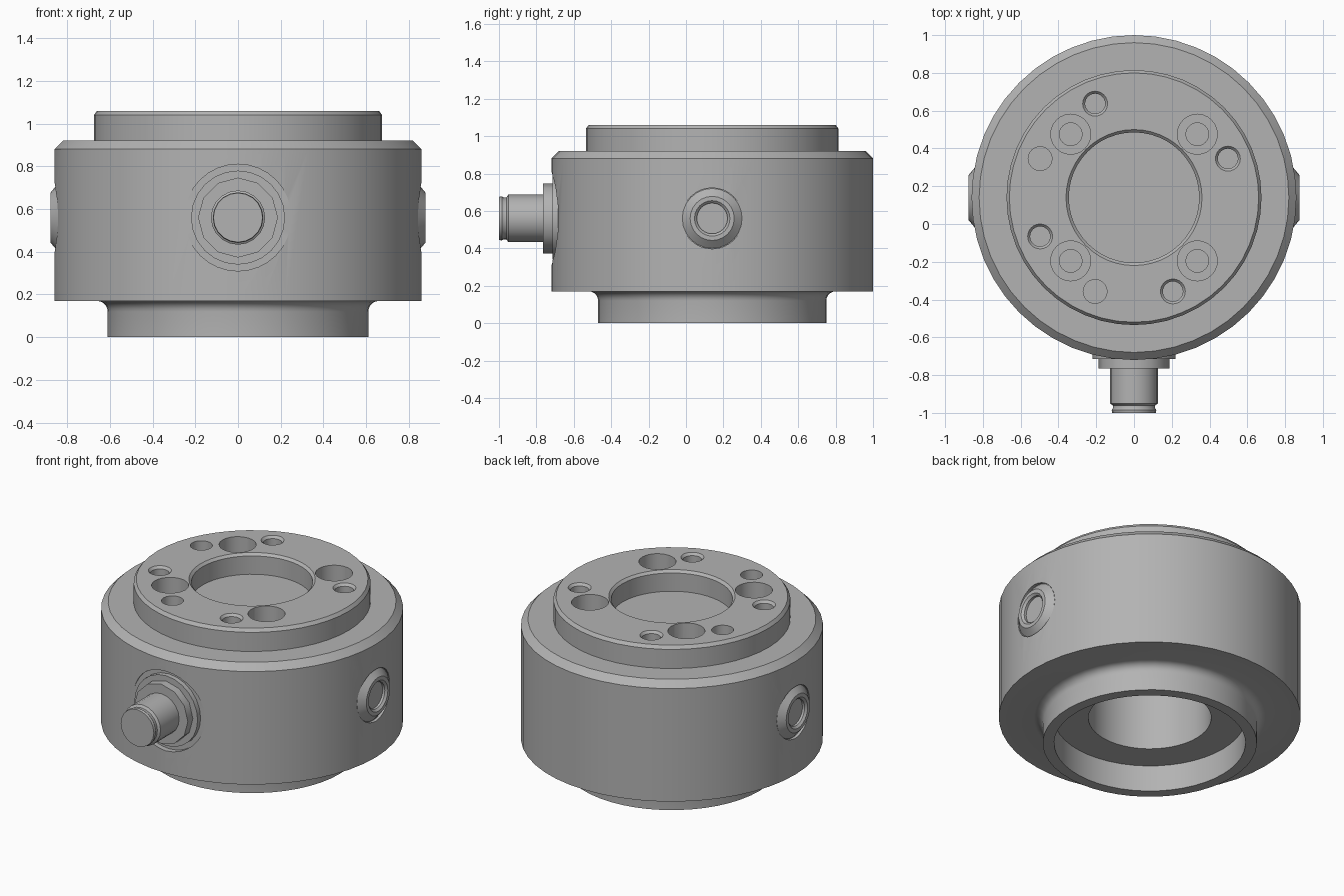
import bpy, bmesh, math
from mathutils import Matrix, Vector

default = bpy.data.objects.get("Cube")
if default:
    bpy.data.objects.remove(default, do_unlink=True)

AXIS_Y = 0.14     # body axis position
PORT_Z = 0.56     # height of the side ports

grey = bpy.data.materials.new("machined_grey")
grey.use_nodes = True
GREY = (0.45, 0.45, 0.45, 1)
grey.diffuse_color = GREY
grey.node_tree.nodes["Principled BSDF"].inputs["Base Color"].default_value = GREY


def lathe(name, profile, segments, matrix):
    """Spin a (radius, height) profile about z, then place it."""
    bm = bmesh.new()
    verts = [bm.verts.new((r, 0, z)) for r, z in profile]
    edges = [bm.edges.new(pair) for pair in zip(verts, verts[1:])]
    bmesh.ops.spin(bm, geom=verts + edges, cent=(0, 0, 0), axis=(0, 0, 1),
                   angle=math.tau, steps=segments)
    bmesh.ops.remove_doubles(bm, verts=bm.verts, dist=0.0001)
    bmesh.ops.recalc_face_normals(bm, faces=bm.faces)
    mesh = bpy.data.meshes.new(name)
    bm.to_mesh(mesh)
    bm.free()
    mesh.transform(matrix)
    mesh.materials.append(grey)
    obj = bpy.data.objects.new(name, mesh)
    bpy.context.collection.objects.link(obj)
    return obj


def smooth(obj):
    bpy.ops.object.select_all(action="DESELECT")
    obj.select_set(True)
    bpy.context.view_layer.objects.active = obj
    bpy.ops.object.shade_smooth_by_angle(angle=math.radians(32))


def cut(obj, cutters):
    """Subtract the cutters, keep the result and remove them."""
    for cutter in cutters:
        cutter.hide_render = True
        mod = obj.modifiers.new("cut", "BOOLEAN")
        mod.operation = "DIFFERENCE"
        mod.solver = "EXACT"
        mod.object = cutter
    graph = bpy.context.evaluated_depsgraph_get()
    result = bpy.data.meshes.new_from_object(obj.evaluated_get(graph))
    obj.modifiers.clear()
    obj.data = result
    for cutter in cutters:
        bpy.data.objects.remove(cutter, do_unlink=True)


def on_top(radius, degrees):
    a = math.radians(degrees)
    return Matrix.Translation((radius * math.cos(a), AXIS_Y + radius * math.sin(a), 0))


CENTRE = Matrix.Translation((0, AXIS_Y, 0))
PORT = Matrix.Translation((0, AXIS_Y, PORT_Z))
FRONT = PORT @ Matrix.Rotation(math.radians(90), 4, "X")
SIDES = {"left": PORT @ Matrix.Rotation(math.radians(90), 4, "Y"),
         "right": PORT @ Matrix.Rotation(math.radians(-90), 4, "Y")}

# Turned housing: bottom bore and recess, lower flange, fillet, body, top flange
fillet = [(0.66 - 0.05 * math.cos(t), 0.12 + 0.05 * math.sin(t))
          for t in (math.radians(18 * i) for i in range(6))]
housing = lathe("housing", [
    (0, 0.86), (0.35, 0.86), (0.35, 0.165), (0.545, 0.165), (0.545, 0), (0.61, 0),
    *fillet,
    (0.86, 0.17), (0.86, 0.88), (0.82, 0.92), (0.675, 0.92), (0.675, 1.04),
    (0.66, 1.06), (0.36, 1.06), (0.345, 1.045), (0.345, 0.93), (0, 0.93)], 48, CENTRE)

cutters = []
# Stepped screw holes in the top flange
for i in range(4):
    cutters.append(lathe("screw_hole_cutter", [
        (0, 0.7), (0.06, 0.7), (0.06, 0.82), (0.106, 0.82), (0.106, 1.1), (0, 1.1)],
        24, on_top(0.474, 45 + 90 * i)))
# Countersunk threaded holes and plain dowel holes
for angle in (22.5, 112.5, 202.5, 292.5):
    cutters.append(lathe("thread_hole_cutter", [
        (0, 0.85), (0.053, 0.85), (0.053, 1.045), (0.066, 1.06), (0.066, 1.1), (0, 1.1)],
        24, on_top(0.538, angle)))
for angle in (157.5, 247.5):
    cutters.append(lathe("dowel_hole_cutter", [
        (0, 0.85), (0.063, 0.85), (0.063, 1.1), (0, 1.1)], 24, on_top(0.538, angle)))
# Spot faces for the connector and side plugs
cutters.append(lathe("connector_seat_cutter", [
    (0, 0.825), (0.25, 0.825), (0.25, 0.95), (0, 0.95)], 32, FRONT))
for side in SIDES.values():
    cutters.append(lathe("plug_seat_cutter", [
        (0, 0.84), (0.163, 0.84), (0.163, 0.95), (0, 0.95)], 32, side))
cut(housing, cutters)
smooth(housing)

# Front connector: washer, flange nut and stepped barrel
smooth(lathe("connector_washer", [
    (0, 0.81), (0.22, 0.81), (0.22, 0.855), (0, 0.855)], 24, FRONT))
smooth(lathe("connector_flange", [
    (0, 0.84), (0.187, 0.84), (0.187, 0.905), (0, 0.905)], 12, FRONT))
smooth(lathe("connector_barrel", [
    (0, 0.89), (0.127, 0.89), (0.127, 1.09), (0.112, 1.1), (0.112, 1.115),
    (0.118, 1.125), (0.115, 1.14), (0, 1.14)], 20, FRONT))

# Side plugs: conical rim with a shallow socket
for label, side in SIDES.items():
    smooth(lathe(label + "_plug", [
        (0, 0.82), (0.16, 0.82), (0.16, 0.842), (0.118, 0.877), (0.095, 0.877),
        (0.082, 0.865), (0.082, 0.85), (0, 0.85)], 24, side))
